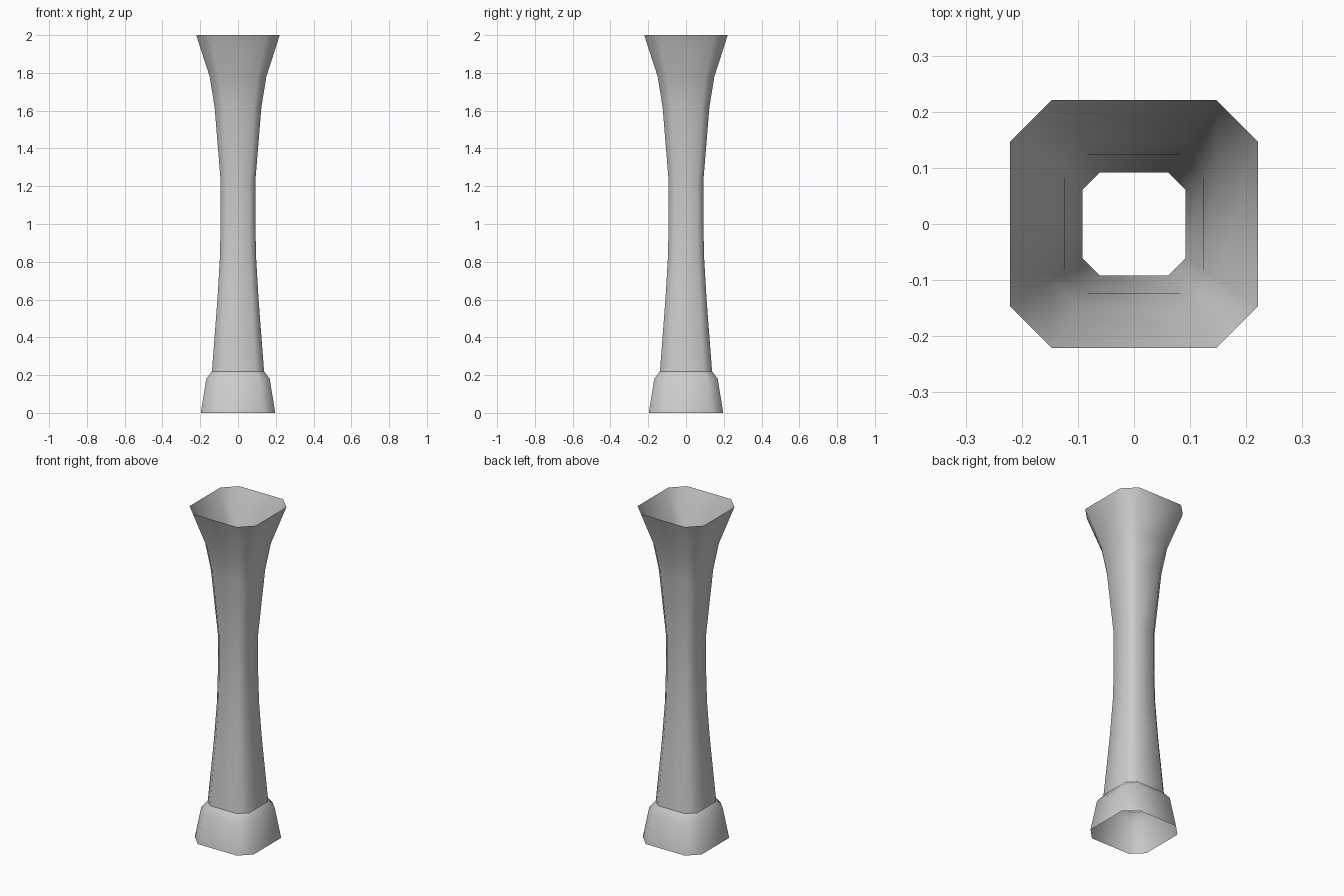
import bpy

if "Cube" in bpy.data.objects:
    bpy.data.objects.remove(bpy.data.objects["Cube"])

CHAMFER = 0.665  # flat half-length as a fraction of the half-width


def ring(h, z):
    c = h * CHAMFER
    return [(c, -h, z), (h, -c, z), (h, c, z), (c, h, z),
            (-c, h, z), (-h, c, z), (-h, -c, z), (-c, -h, z)]


def loft(name, profile):
    """Open smooth tube through chamfered-square rings given as (half width, z)."""
    verts = [v for h, z in profile for v in ring(h, z)]
    faces = [(8 * r + i, 8 * r + (i + 1) % 8, 8 * r + 8 + (i + 1) % 8, 8 * r + 8 + i)
             for r in range(len(profile) - 1) for i in range(8)]
    mesh = bpy.data.meshes.new(name)
    mesh.from_pydata(verts, [], faces)
    for p in mesh.polygons:
        p.use_smooth = True
    obj = bpy.data.objects.new(name, mesh)
    bpy.context.collection.objects.link(obj)
    return obj


# Plinth with a bevelled shoulder
loft("column_base", [(0.197, 0), (0.168, 0.18), (0.138, 0.22)])

# Waisted shaft flaring to an open top
loft("column_shaft", [(0.138, 0.22), (0.109, 0.60), (0.096, 0.82), (0.092, 1.0),
                      (0.092, 1.23), (0.124, 1.62), (0.150, 1.78), (0.221, 2.0)])
